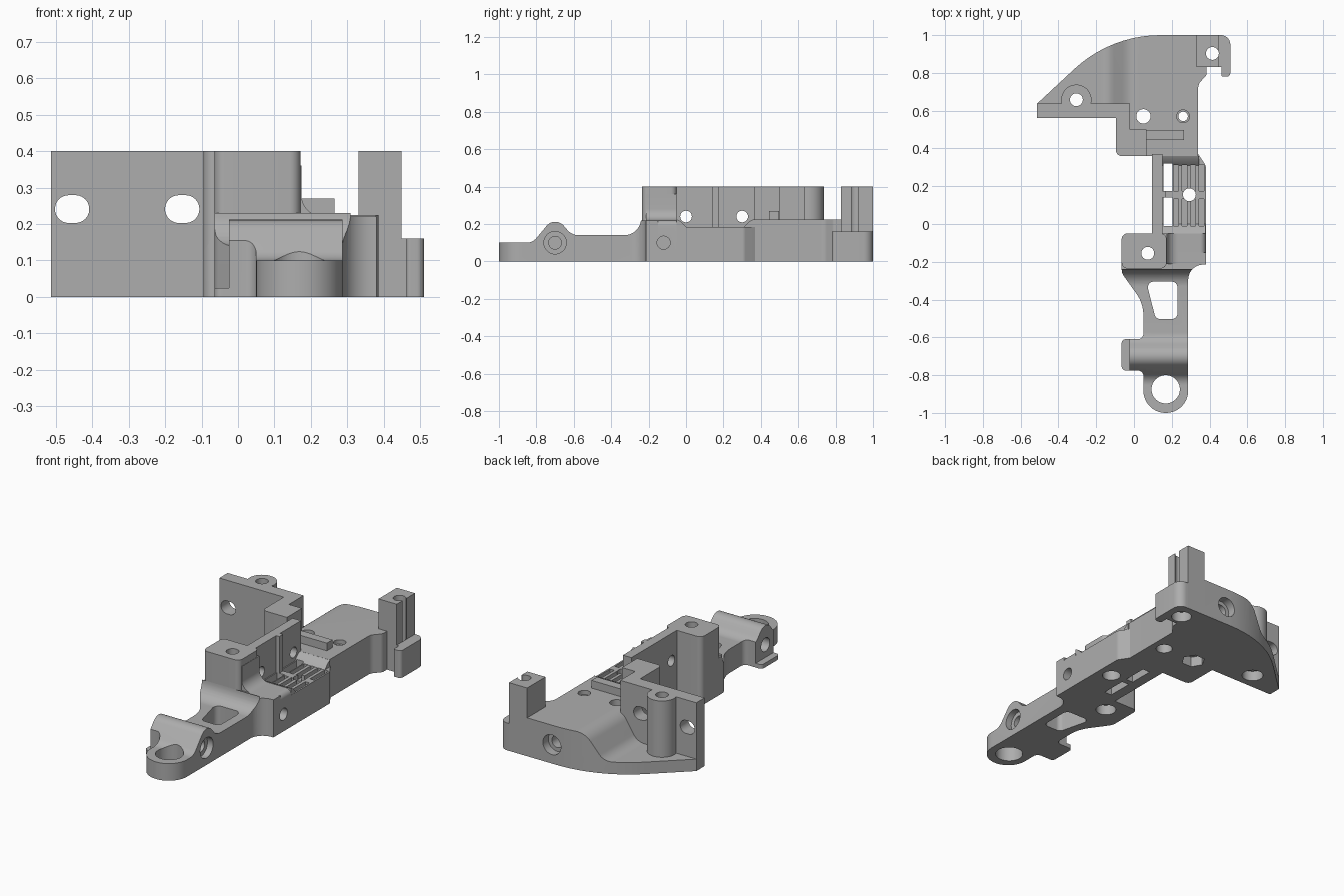
import bpy, bmesh, math
from mathutils import Vector

if "Cube" in bpy.data.objects:
    bpy.data.objects.remove(bpy.data.objects["Cube"])

grey = bpy.data.materials.new("matte_grey")
grey.use_nodes = True
COLOR = (0.42, 0.42, 0.42, 1)
grey.diffuse_color = COLOR
grey.node_tree.nodes["Principled BSDF"].inputs["Base Color"].default_value = COLOR


def rounded(points, steps=10):
    """Outline whose corners (a, b, radius) become exact circular arcs."""
    out = []
    for i, corner in enumerate(points):
        c = Vector(corner[:2])
        if len(corner) < 3:
            out.append(c)
            continue
        u = (Vector(points[i - 1][:2]) - c).normalized()
        v = (Vector(points[(i + 1) % len(points)][:2]) - c).normalized()
        half = u.angle(v) / 2
        reach, w = corner[2] / math.tan(half), math.sin(half)
        a, b = c + u * reach, c + v * reach
        for k in range(steps + 1):
            t = k / steps
            wa, wc, wb = (1 - t) ** 2, 2 * w * t * (1 - t), t * t
            out.append((a * wa + c * wc + b * wb) / (wa + wc + wb))
    return out


def prism(name, points, lo, hi, axis="z"):
    """Extrude an outline along an axis: z uses (x, y), x uses (y, z), y uses (x, z)."""
    place = {"z": lambda p, h: (p[0], p[1], h),
             "x": lambda p, h: (h, p[0], p[1]),
             "y": lambda p, h: (p[0], h, p[1])}[axis]
    bm = bmesh.new()
    face = bm.faces.new([bm.verts.new(place(p, lo)) for p in rounded(points)])
    new = bmesh.ops.extrude_face_region(bm, geom=[face])["geom"]
    shift = Vector(place((0, 0), hi - lo))
    bmesh.ops.translate(bm, vec=shift, verts=[g for g in new if isinstance(g, bmesh.types.BMVert)])
    bmesh.ops.recalc_face_normals(bm, faces=bm.faces)
    mesh = bpy.data.meshes.new(name)
    bm.to_mesh(mesh)
    bm.free()
    mesh.materials.append(grey)
    ob = bpy.data.objects.new(name, mesh)
    bpy.context.collection.objects.link(ob)
    return ob


def rect(a0, a1, b0, b1, r=None):
    corners = [(a0, b0), (a1, b0), (a1, b1), (a0, b1)]
    return [c + (r,) for c in corners] if r else corners


def box(name, x0, x1, y0, y1, z0, z1, r=None):
    return prism(name, rect(x0, x1, y0, y1, r), z0, z1)


def disc(a, b, r, sides=40):
    return [(a + r * math.cos(math.tau * k / sides), b + r * math.sin(math.tau * k / sides))
            for k in range(sides)]


def bake(ob, operands, operation):
    for other in operands:
        mod = ob.modifiers.new("cut", "BOOLEAN")
        mod.operation, mod.solver, mod.object = operation, "EXACT", other
    graph = bpy.context.evaluated_depsgraph_get()
    graph.update()
    mesh = bpy.data.meshes.new_from_object(ob.evaluated_get(graph))
    ob.modifiers.clear()
    ob.data = mesh


def intersect(ob, other):
    bake(ob, [other], "INTERSECT")
    bpy.data.objects.remove(other)
    return ob


# Front arm: plan outline crossed with side profile
arm = intersect(
    prism("front_arm", [(.05, -1, .117), (.287, -1, .117), (.287, -.215, .08), (.38, -.215),
                        (.38, -.15), (-.065, -.15), (-.065, -.26, .06), (.05, -.42, .2),
                        (.05, -.61, .03), (-.065, -.61, .02), (-.065, -.775, .02),
                        (.05, -.775, .03)], 0, .5),
    prism("arm_profile", [(-1.1, 0), (-1.1, .1), (-.82, .1, .07), (-.7, .245, .06),
                          (-.61, .14, .08), (-.24, .14, .09), (-.24, .22),
                          (-.1, .22), (-.1, 0)], -.2, .6, "x"))

# Front block with the filleted shoulder beside it
front_block = prism("front_block", rect(-.065, .172, -.235, -.05, .03), 0, .4)
shoulder = prism("front_shoulder", [(.1, 0), (.38, 0), (.38, .22, .03), (.174, .22, .06),
                                    (.174, .36), (.1, .36)], -.213, -.05, "y")

# Slotted deck and the upright wall beside it
deck = prism("slotted_deck", [(.1, -.06), (.38, -.06), (.38, .31, .03), (.34, .37), (.1, .37)], 0, .185)
ramps = [prism(n, [(y, .1), (y, .225), (y + d * .02, .215), (y + d * .05, .185), (y + d * .05, .1)],
               .15, x, "x") for n, y, d, x in (("deck_front_ramp", -.051, 1, .379),
                                               ("deck_rear_ramp", .361, -1, .345))]
thin_wall = box("thin_wall", .095, .15, -.06, .37, 0, .4)
rib = box("wall_rib", .14, .17, .14, .175, 0, .4)

# Rear body: swept plan crossed with a stepped section
rear = intersect(
    prism("rear_body", [(-.513, .56), (-.095, .56), (-.095, .36, .03), (.34, .36), (.34, .74, .05),
                        (.385, .79, .03), (.385, 1), (-.123, 1, .67), (-.513, .637)], 0, .5),
    prism("body_section", [(-.6, 0), (.6, 0), (.6, .225), (-.03, .225, .1), (-.13, .07, .08),
                           (-.6, .07)], .2, 1.1, "y"))
rear_wall = box("rear_wall", -.513, -.02, .56, .637, 0, .4)
corner = prism("corner_block", [(-.095, .36, .03), (.065, .36), (.065, .5), (-.02, .5),
                                (-.02, .637), (-.095, .637)], 0, .4)
boss = prism("wall_boss", disc(-.305, .658, .08), 0, .4)
ledge = box("small_ledge", .05, .265, .445, .497, .2, .27)

# Rear post on its base with the side lip
post = box("rear_post", .33, .448, .83, 1, 0, .4)
base = prism("post_base", [(.33, .83), (.462, .83), (.462, .78, .01), (.51, .78, .02),
                           (.51, 1, .05), (.33, 1)], 0, .16)

parts = [arm, front_block, shoulder, deck, *ramps, thin_wall, rib, rear, rear_wall, corner,
         boss, ledge, post, base]
cutters = []


def cut(points, lo, hi, axis="z"):
    cutters.append(prism("cutter", points, lo, hi, axis))
    cutters[-1].hide_render = True


# Vertical screw holes, with wider pockets below
for x, y, r, pocket in ((.168, -.875, .075, 0), (.073, -.155, .034, .055), (.293, .155, .034, .05),
                        (.05, .57, .038, 0), (.26, .57, .025, .045), (-.305, .658, .034, .058),
                        (.415, .903, .034, .055)):
    cut(disc(x, y, r), -.1, .6)
    if pocket:
        cut(disc(x, y, pocket), -.1, .06)
cut(disc(.05, .57, .065, 6), -.1, .06)
cut(disc(.26, .57, .034), .2, .6)

# Sideways holes through the thin wall, shoulder and arm
for y in (0, .3):
    cut(disc(y, .24, .031), .05, .25, "x")
cut(disc(-.12, .1, .035), .3, .5, "x")
cut(disc(-.7, .1, .06), .25, .4, "x")
cut(disc(-.7, .1, .034), .12, .26, "x")
cut(disc(-.7, .1, .04), -.1, .04, "x")

# Slots through the rear wall, and the stepped hole in the back
for x in (-.455, -.153):
    cut(rect(x - .047, x + .047, .203, .279, .0375), .5, .8, "y")
cut(disc(.17, .11, .058), .95, 1.1, "y")
cut(disc(.17, .11, .035), .8, .96, "y")

# Arm window, flange step, post channel and deck openings
cut([(.065, -.305, .03), (.23, -.305, .03), (.23, -.503, .03), (.115, -.503, .03)], -.1, .5)
cut(rect(-.1, -.025, -.85, -.55), .025, .5)
cut(rect(.415, .5, .886, .92), .161, .6)
for y0, y1 in ((-.01, .14), (.175, .32)):
    cut(rect(.156, .203, y0, y1), -.1, .184 if y0 > 1 else .6)
    for i in range(4):
        x = .222 + i * .045
        cut(rect(x - .013, x + .013, y0, y1 - .008), .15, .3)


def bounds(ob):
    return [(min(v.co[i] for v in ob.data.vertices), max(v.co[i] for v in ob.data.vertices))
            for i in range(3)]


spans = [(c, bounds(c)) for c in cutters]
for part in parts:
    own = bounds(part)
    hits = [c for c, s in spans if all(s[i][0] < own[i][1] and s[i][1] > own[i][0] for i in range(3))]
    if hits:
        bake(part, hits, "DIFFERENCE")
for c in cutters:
    bpy.data.objects.remove(c)

bpy.ops.object.select_all(action="DESELECT")
for part in parts:
    part.select_set(True)
bpy.context.view_layer.objects.active = arm
bpy.ops.object.shade_smooth_by_angle(angle=math.radians(30))
